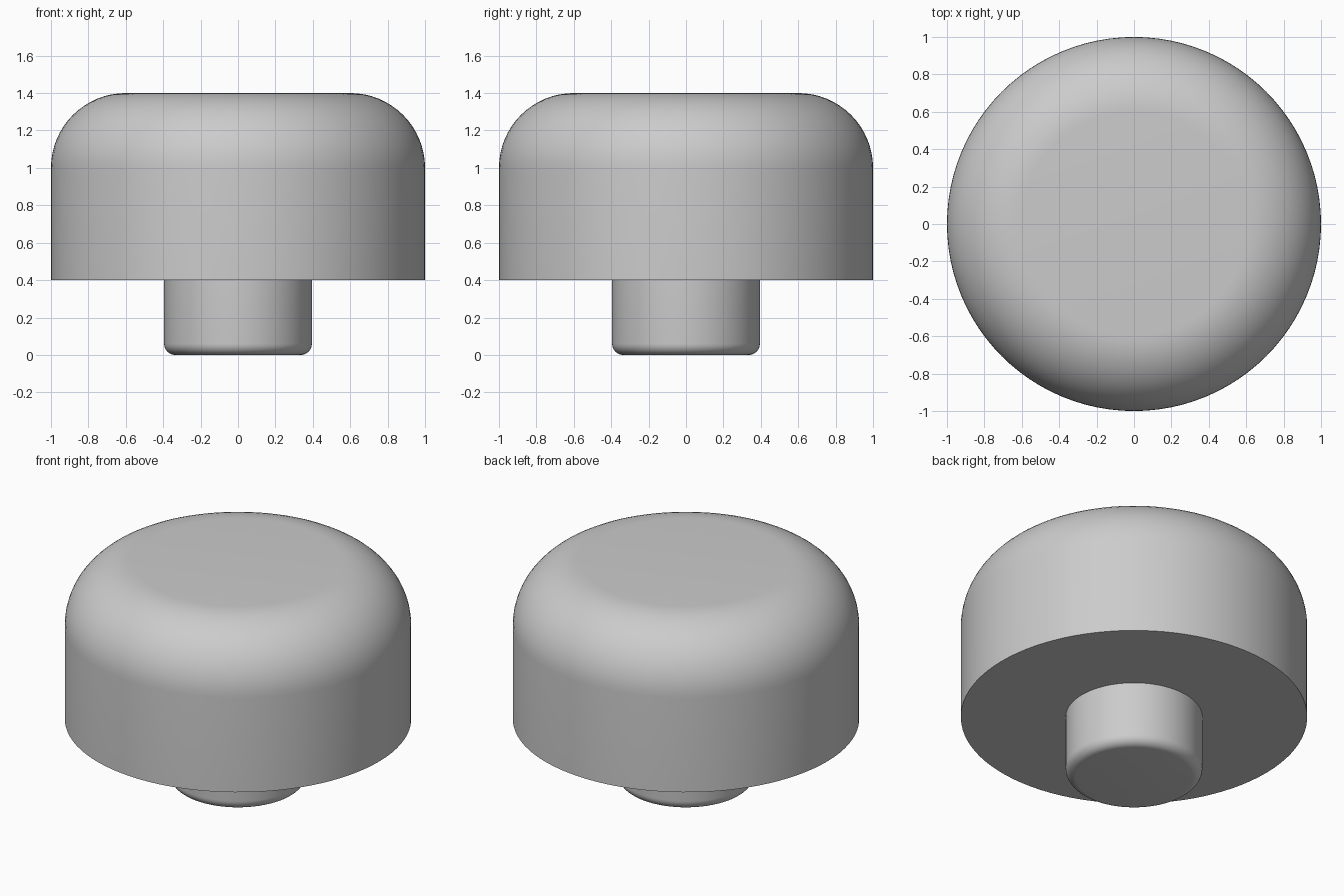
import bpy
import bmesh
from math import cos, sin, pi, radians

cube = bpy.data.objects.get("Cube")
if cube:
    bpy.data.objects.remove(cube, do_unlink=True)

grey = bpy.data.materials.new("light_grey")
grey.use_nodes = True
grey.diffuse_color = (0.6, 0.6, 0.6, 1)
grey.node_tree.nodes["Principled BSDF"].inputs["Base Color"].default_value = grey.diffuse_color


def rounded_disc(name, radius, flat_z, round_z, fillet, steps, segments=96):
    """Closed cylinder with a sharp rim at flat_z and a rounded rim at round_z."""
    up = 1 if round_z > flat_z else -1
    profile = [(radius, flat_z)]
    for i in range(steps + 1):
        a = pi / 2 * i / steps
        profile.append((radius - fillet + fillet * cos(a),
                        round_z - up * fillet * (1 - sin(a))))
    bm = bmesh.new()
    rings = []
    for r, z in profile:
        rings.append([bm.verts.new((r * cos(2 * pi * k / segments),
                                    r * sin(2 * pi * k / segments), z))
                      for k in range(segments)])
    for low, high in zip(rings, rings[1:]):
        for k in range(segments):
            n = (k + 1) % segments
            bm.faces.new((low[k], low[n], high[n], high[k]))
    bm.faces.new(rings[0])
    bm.faces.new(rings[-1])
    bmesh.ops.recalc_face_normals(bm, faces=bm.faces)
    mesh = bpy.data.meshes.new(name)
    bm.to_mesh(mesh)
    bm.free()
    mesh.materials.append(grey)
    obj = bpy.data.objects.new(name, mesh)
    bpy.context.collection.objects.link(obj)
    bpy.ops.object.select_all(action='DESELECT')
    obj.select_set(True)
    bpy.context.view_layer.objects.active = obj
    bpy.ops.object.shade_smooth_by_angle(angle=radians(30))
    return obj


# Wide cap with a large rounded top edge
rounded_disc("button_cap", 1.0, 0.4, 1.4, 0.4, 16)

# Narrow stem with a small rounded bottom edge, set into the cap
rounded_disc("stem", 0.395, 0.42, 0.0, 0.06, 8)
